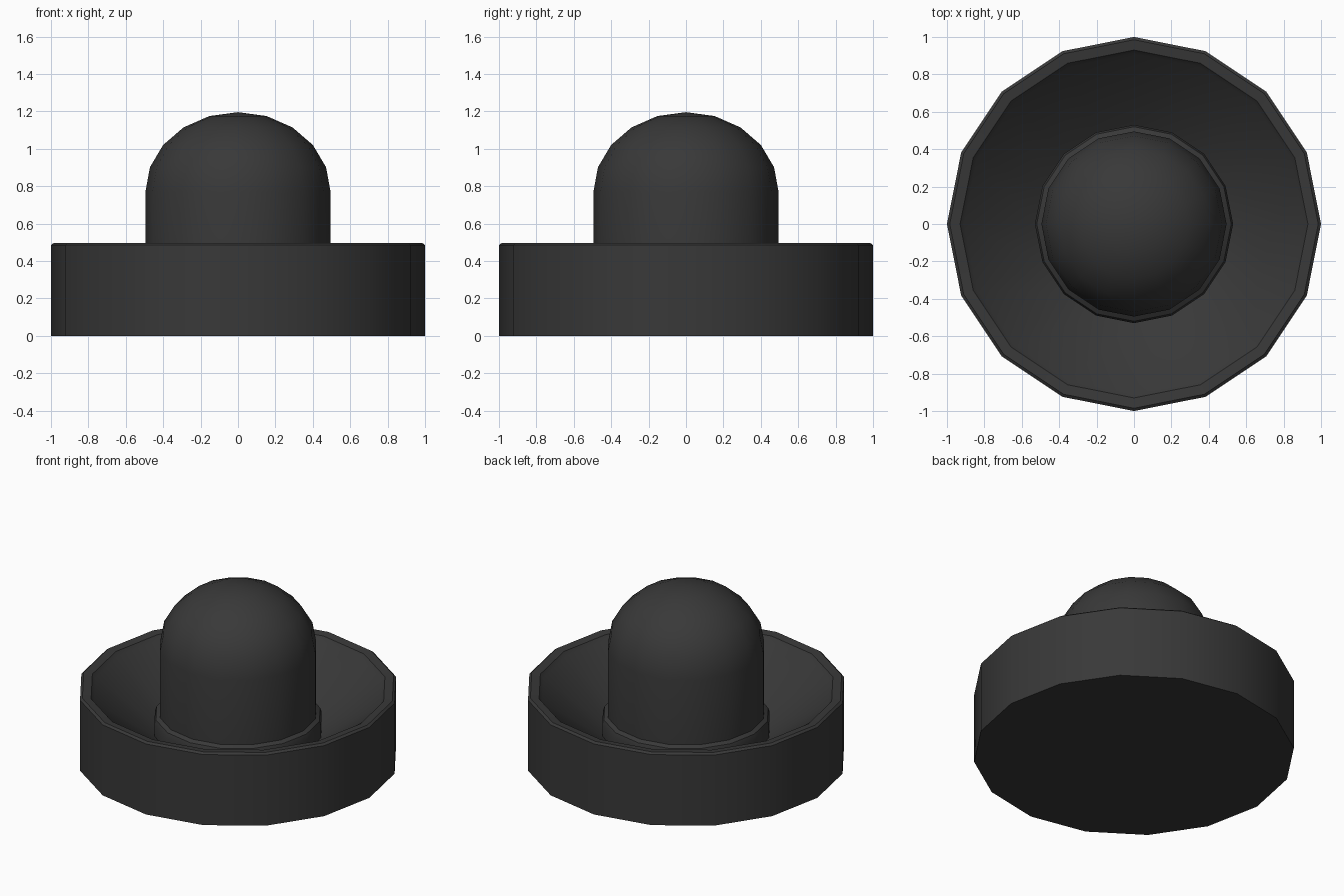
import bpy, bmesh
from math import sin, cos, pi, radians

if "Cube" in bpy.data.objects:
    bpy.data.objects.remove(bpy.data.objects["Cube"])

SIDES = 16

dark = bpy.data.materials.new("dark_rubber")
dark.diffuse_color = (0.04, 0.04, 0.04, 1)
dark.use_nodes = True
dark.node_tree.nodes["Principled BSDF"].inputs["Base Color"].default_value = dark.diffuse_color


def lathe(name, profile):
    """Revolve an (r, z) profile; a radius of zero becomes a pole."""
    bm = bmesh.new()
    rings = []
    for r, z in profile:
        if r == 0:
            rings.append([bm.verts.new((0, 0, z))] * SIDES)
        else:
            rings.append([bm.verts.new((r * cos(2 * pi * i / SIDES),
                                        r * sin(2 * pi * i / SIDES), z))
                          for i in range(SIDES)])
    for a, b in zip(rings, rings[1:]):
        for i in range(SIDES):
            j = (i + 1) % SIDES
            bm.faces.new(list(dict.fromkeys((a[i], a[j], b[j], b[i]))))
    bmesh.ops.recalc_face_normals(bm, faces=bm.faces)
    mesh = bpy.data.meshes.new(name)
    bm.to_mesh(mesh)
    bm.free()
    mesh.materials.append(dark)
    obj = bpy.data.objects.new(name, mesh)
    bpy.context.collection.objects.link(obj)
    bpy.ops.object.select_all(action='DESELECT')
    obj.select_set(True)
    bpy.context.view_layer.objects.active = obj
    bpy.ops.object.shade_smooth_by_angle(angle=radians(35))
    return obj


# Round base with a thin rim and a dished top
lathe("dished_base", [(0, 0), (1, 0), (1, 0.485), (0.985, 0.497),
                      (0.93, 0.49), (0.91, 0.465), (0.53, 0.2), (0, 0.2)])

# Domed post with a small collar at its foot
dome = [(0.495 * cos(radians(a)), 0.77 + 0.426 * sin(radians(a)))
        for a in range(0, 90, 18)]
lathe("domed_post", [(0, 0.19), (0.53, 0.19), (0.53, 0.28), (0.52, 0.31),
                     (0.495, 0.325)] + dome + [(0, 1.196)])
